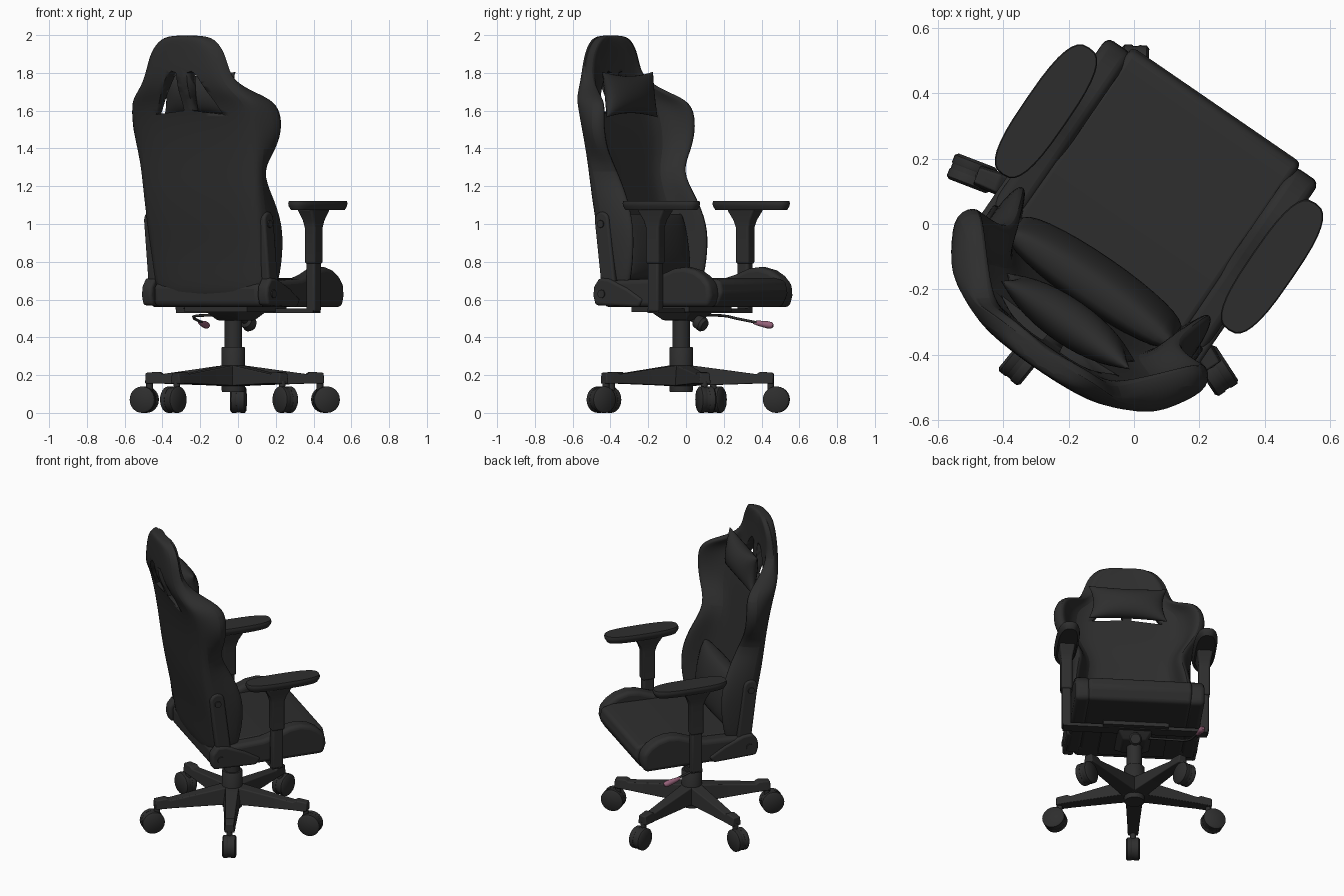
import bpy, bmesh, math
from mathutils import Matrix, Vector

if "Cube" in bpy.data.objects:
    bpy.data.objects.remove(bpy.data.objects["Cube"])

# The chair is built square to the axes, then turned and shifted into place
PLACE = Matrix.Translation((-0.022, -0.036, 0)) @ Matrix.Rotation(math.radians(145.5), 4, 'Z')


def material(name, rgb):
    m = bpy.data.materials.new(name)
    m.use_nodes = True
    m.diffuse_color = (*rgb, 1)
    m.node_tree.nodes["Principled BSDF"].inputs["Base Color"].default_value = (*rgb, 1)
    return m


BLACK = material("black", (0.027, 0.027, 0.027))
PINK = material("dusty pink", (0.3, 0.12, 0.19))


def finish(name, bm, mat=BLACK, bevel=0, subsurf=0, local=Matrix(), cutter=None):
    bmesh.ops.recalc_face_normals(bm, faces=bm.faces)
    mesh = bpy.data.meshes.new(name)
    bm.to_mesh(mesh)
    bm.free()
    mesh.materials.append(mat)
    ob = bpy.data.objects.new(name, mesh)
    bpy.context.collection.objects.link(ob)
    ob.matrix_world = PLACE @ local
    if bevel:
        b = ob.modifiers.new("bevel", 'BEVEL')
        b.width, b.segments, b.limit_method = bevel, 4, 'ANGLE'
    if subsurf:
        s = ob.modifiers.new("smooth", 'SUBSURF')
        s.levels = s.render_levels = subsurf
    if cutter:
        b = ob.modifiers.new("cut", 'BOOLEAN')
        b.object, b.solver = cutter, 'EXACT'
    bpy.ops.object.select_all(action='DESELECT')
    ob.select_set(True)
    bpy.context.view_layer.objects.active = ob
    bpy.ops.object.shade_smooth_by_angle(angle=math.radians(40))
    return ob


def loft(name, rings, **kw):
    bm = bmesh.new()
    rows = [[bm.verts.new(p) for p in r] for r in rings]
    for a, b in zip(rows, rows[1:]):
        for i in range(len(a)):
            j = (i + 1) % len(a)
            bm.faces.new((a[i], a[j], b[j], b[i]))
    bm.faces.new(rows[0])
    bm.faces.new(rows[-1])
    return finish(name, bm, **kw)


def box(name, lo, hi, **kw):
    rings = [[(x, y, z) for x, y in ((lo[0], lo[1]), (hi[0], lo[1]), (hi[0], hi[1]), (lo[0], hi[1]))]
             for z in (lo[2], hi[2])]
    return loft(name, rings, **kw)


def side_prism(name, profile, x0, x1, **kw):
    return loft(name, [[(x, y, z) for y, z in profile] for x in (x0, x1)], **kw)


def lathe(name, profile, n=24, **kw):
    turn = [2 * math.pi * i / n for i in range(n)]
    return loft(name, [[(r * math.cos(t), r * math.sin(t), z) for t in turn] for r, z in profile], **kw)


def cushion(name, size, local, pinch=0.0, power=0.5, n=16):
    # Pillow: a front and a back sheet that meet along the edge
    bm = bmesh.new()
    for side in (-1, 1):
        grid = []
        for j in range(n + 1):
            for i in range(n + 1):
                u, v = (math.sin(math.pi / 2 * (2 * k / n - 1)) for k in (i, j))
                fat = (max(0, 1 - u * u) * max(0, 1 - v * v)) ** power
                x = size[0] * u * (1 - pinch * (1 - v * v))
                z = size[2] * v * (1 - 1.6 * pinch * (1 - u * u))
                grid.append(bm.verts.new((x, side * size[1] * fat, z)))
        for j in range(n):
            for i in range(n):
                k = j * (n + 1) + i
                bm.faces.new((grid[k], grid[k + 1], grid[k + n + 2], grid[k + n + 1]))
    bmesh.ops.remove_doubles(bm, verts=bm.verts, dist=1e-5)
    return finish(name, bm, local=local)


def rod(name, points, radius, mat=BLACK):
    c = bpy.data.curves.new(name, 'CURVE')
    c.dimensions, c.bevel_depth, c.use_fill_caps = '3D', radius, True
    s = c.splines.new('POLY')
    s.points.add(len(points) - 1)
    for p, q in zip(s.points, points):
        p.co = (*q, 1)
    c.materials.append(mat)
    ob = bpy.data.objects.new(name, c)
    bpy.context.collection.objects.link(ob)
    ob.matrix_world = PLACE


# Openings in the head of the backrest
bm = bmesh.new()
for s in (-1, 1):
    outline = [(0.028, 1.60), (0.215, 1.58), (0.17, 1.66), (0.10, 1.78), (0.065, 1.81), (0.034, 1.80)]
    rows = [[bm.verts.new((s * x, y, z)) for x, z in outline] for y in (0.1, 0.7)]
    for i in range(len(outline)):
        j = (i + 1) % len(outline)
        bm.faces.new((rows[0][i], rows[0][j], rows[1][j], rows[1][i]))
    for r in rows:
        bm.faces.new(r)
holes = finish("opening_cutter", bm)
holes.hide_render = True
holes.hide_set(True)

# Backrest shell: height, rear half width, rear y, wing tip x, wing tip y, front panel y
SECTIONS = [
    (0.58, 0.34, 0.23, 0.34, 0.13, 0.18), (0.70, 0.36, 0.25, 0.36, 0.075, 0.20),
    (0.85, 0.37, 0.27, 0.367, 0.05, 0.225), (1.0, 0.375, 0.30, 0.366, 0.05, 0.255),
    (1.15, 0.38, 0.325, 0.342, 0.11, 0.28), (1.28, 0.385, 0.34, 0.322, 0.19, 0.305),
    (1.40, 0.39, 0.355, 0.418, 0.185, 0.325), (1.52, 0.395, 0.375, 0.45, 0.18, 0.35),
    (1.62, 0.395, 0.40, 0.43, 0.185, 0.375), (1.67, 0.37, 0.425, 0.395, 0.235, 0.39),
    (1.72, 0.315, 0.45, 0.315, 0.335, 0.40), (1.79, 0.268, 0.465, 0.255, 0.405, 0.405),
    (1.90, 0.24, 0.465, 0.228, 0.41, 0.41), (1.97, 0.185, 0.465, 0.172, 0.41, 0.41),
    (2.0, 0.115, 0.46, 0.105, 0.42, 0.42)]
rings = []
for z, w, yr, tx, ty, fy in SECTIONS:
    flare = max(0, tx - 0.37) * 0.45
    ix = min(w, tx) - 0.078 + 0.4 * flare
    half = [(0.55 * w, yr + 0.025), (w - 0.03, yr + 0.01), (w + 0.01 + flare / 2, yr - 0.04),
            (tx + 0.006 + flare, ty + 0.025 + flare), (tx - 0.022, ty - 0.005),
            (min(tx - 0.045, ix + 0.025 + flare), 0.78 * ty + 0.22 * fy), (ix, fy), (0.5 * ix, fy + 0.005)]
    ring = [(0, yr + 0.03)] + half + [(0, fy + 0.005)] + [(-x, y) for x, y in reversed(half)]
    rings.append([(x, y, z) for x, y in ring])
loft("backrest", rings, subsurf=2, cutter=holes)
box("backrest_base_roll", (-0.345, 0.12, 0.56), (0.345, 0.262, 0.69), bevel=0.035)

# Cushions
cushion("head_pillow", (0.24, 0.07, 0.122), Matrix.Translation((0, 0.318, 1.685)) @ Matrix.Rotation(-0.12, 4, 'X'), 0.12)
cushion("lumbar_pillow", (0.30, 0.08, 0.175), Matrix.Translation((0, 0.172, 0.88)) @ Matrix.Rotation(-0.15, 4, 'X'), 0, 0.33)

# Seat
side_prism("seat_cushion", [(-0.45, 0.56), (-0.49, 0.63), (-0.475, 0.70), (-0.40, 0.715), (0.2, 0.70), (0.2, 0.56)],
           -0.315, 0.315, bevel=0.02)
BOLSTER = [(-0.45, 0.56), (-0.468, 0.62), (-0.462, 0.68), (-0.42, 0.725), (-0.37, 0.755), (-0.30, 0.772),
           (-0.23, 0.765), (-0.15, 0.735), (-0.06, 0.71), (0.2, 0.70), (0.22, 0.56)]
HINGE = [(0.265, 0.57), (0.28, 0.62), (0.275, 0.67), (0.24, 0.715), (0.18, 0.71), (0.06, 0.66), (-0.04, 0.60),
         (-0.01, 0.56)]
for s, tag in ((-1, "right"), (1, "left")):
    side_prism("seat_bolster_" + tag, BOLSTER, s * 0.30, s * 0.395, bevel=0.025)
    side_prism("hinge_cover_" + tag, HINGE, s * 0.34, s * 0.405, bevel=0.015)
    flip = Matrix.Rotation(s * math.pi / 2, 4, 'Y')
    lathe("hinge_bolt_" + tag, [(0.022, 0), (0.022, 0.01)], local=Matrix.Translation((s * 0.402, 0.22, 0.63)) @ flip)
    # Recliner arm on the side of the backrest
    arm = [(y + 0.045 * math.cos(t), z + 0.045 * math.sin(t)) for y, z, a in ((0.19, 0.66, math.pi), (0.235, 1.02, 0))
           for t in (a + math.pi * i / 8 for i in range(9))]
    side_prism("recliner_arm_" + tag, arm, s * 0.34, s * 0.39, bevel=0.012)
    lathe("recliner_bolt_" + tag, [(0.02, 0), (0.02, 0.01)], local=Matrix.Translation((s * 0.388, 0.235, 1.0)) @ flip)

    # Armrest: padded top, flared neck, sleeve and inner post
    pad = []
    for grow, z in ((0.8, 1.075), (0.97, 1.095), (1, 1.11), (0.95, 1.122)):
        ring = []
        for i in range(32):
            c, d = math.cos(math.pi * i / 16), math.sin(math.pi * i / 16)
            ring.append((s * 0.42 + grow * 0.072 * math.copysign(abs(c) ** 0.7, c),
                         -0.174 + (0.236 - 0.072 * (1 - grow)) * math.copysign(abs(d) ** 0.7, d), z))
        pad.append(ring)
    loft("armrest_pad_" + tag, pad)
    neck = []
    for hx, hy, z in ((0.034, 0.042, 0.79), (0.034, 0.042, 0.98), (0.038, 0.055, 1.02), (0.05, 0.09, 1.08)):
        neck.append([(s * 0.42 + a * hx, -0.135 + b * hy, z) for a, b in ((-1, -1), (1, -1), (1, 1), (-1, 1))])
    loft("armrest_neck_" + tag, neck, bevel=0.012)
    box("armrest_post_" + tag, (s * 0.42 - 0.028, -0.17, 0.535), (s * 0.42 + 0.028, -0.1, 0.8), bevel=0.012)

# Under-seat mechanism
box("armrest_crossbar", (-0.44, -0.17, 0.53), (0.44, -0.1, 0.552))
box("seat_plate", (-0.2, -0.2, 0.535), (0.2, 0.17, 0.565))
loft("tilt_housing", [[(a * w, b * d - 0.02, z) for a, b in ((-1, -1), (1, -1), (1, 1), (-1, 1))]
                      for w, d, z in ((0.07, 0.08, 0.49), (0.11, 0.14, 0.54))], bevel=0.01)
lathe("tension_knob", [(0.015, 0), (0.018, 0.05), (0.035, 0.06), (0.04, 0.1), (0.03, 0.115)],
      local=Matrix.Translation((0, -0.06, 0.51)) @ Matrix.Rotation(math.radians(115), 4, 'X'))
rod("lever_rod", [(0.06, -0.08, 0.52), (0.29, -0.08, 0.515), (0.325, -0.095, 0.51), (0.345, -0.13, 0.50),
                  (0.374, -0.25, 0.477)], 0.007)
tilt = Vector((0.02, -0.1, -0.016)).to_track_quat('Z', 'Y').to_matrix().to_4x4()
lathe("lever_handle", [(0.008, -0.06), (0.014, -0.03), (0.019, 0.02), (0.017, 0.045), (0.008, 0.055)], mat=PINK,
      local=Matrix.Translation((0.385, -0.278, 0.47)) @ tilt)

# Gas lift and hub
HUB = Matrix.Translation((0.008, -0.007, 0))
lathe("gas_lift", [(0.047, 0.3), (0.047, 0.5)], local=HUB)
lathe("base_hub", [(0.06, 0.11), (0.062, 0.12), (0.062, 0.345), (0.058, 0.35)], local=HUB)

# Five legs with twin-wheel casters
for k in range(5):
    spoke = HUB @ Matrix.Rotation(math.radians(13.5 + 72 * k), 4, 'Z')
    leg = []
    for r, w, lo, hi in ((0.02, 0.055, 0.14, 0.255), (0.1, 0.05, 0.145, 0.245), (0.4, 0.036, 0.155, 0.205),
                         (0.42, 0.036, 0.155, 0.218), (0.49, 0.032, 0.155, 0.212)):
        leg.append([(r, -w, lo), (r, w, lo), (r, 0.75 * w, hi), (r, -0.75 * w, hi)])
    loft("base_leg", leg, local=spoke, bevel=0.006)
    lathe("caster_stem", [(0.018, 0.07), (0.018, 0.17)], 12, local=spoke @ Matrix.Translation((0.475, 0, 0)))
    axle = spoke @ Matrix.Translation((0.505, 0, 0.07))
    lathe("caster_hood", [(0.067, -0.015), (0.067, 0.015)], local=axle @ Matrix.Rotation(math.pi / 2, 4, 'X'))
    for s in (-1, 1):
        lathe("caster_wheel", [(0.068, 0.008), (0.07, 0.012), (0.07, 0.034), (0.06, 0.042)],
              local=axle @ Matrix.Rotation(s * math.pi / 2, 4, 'X'))
